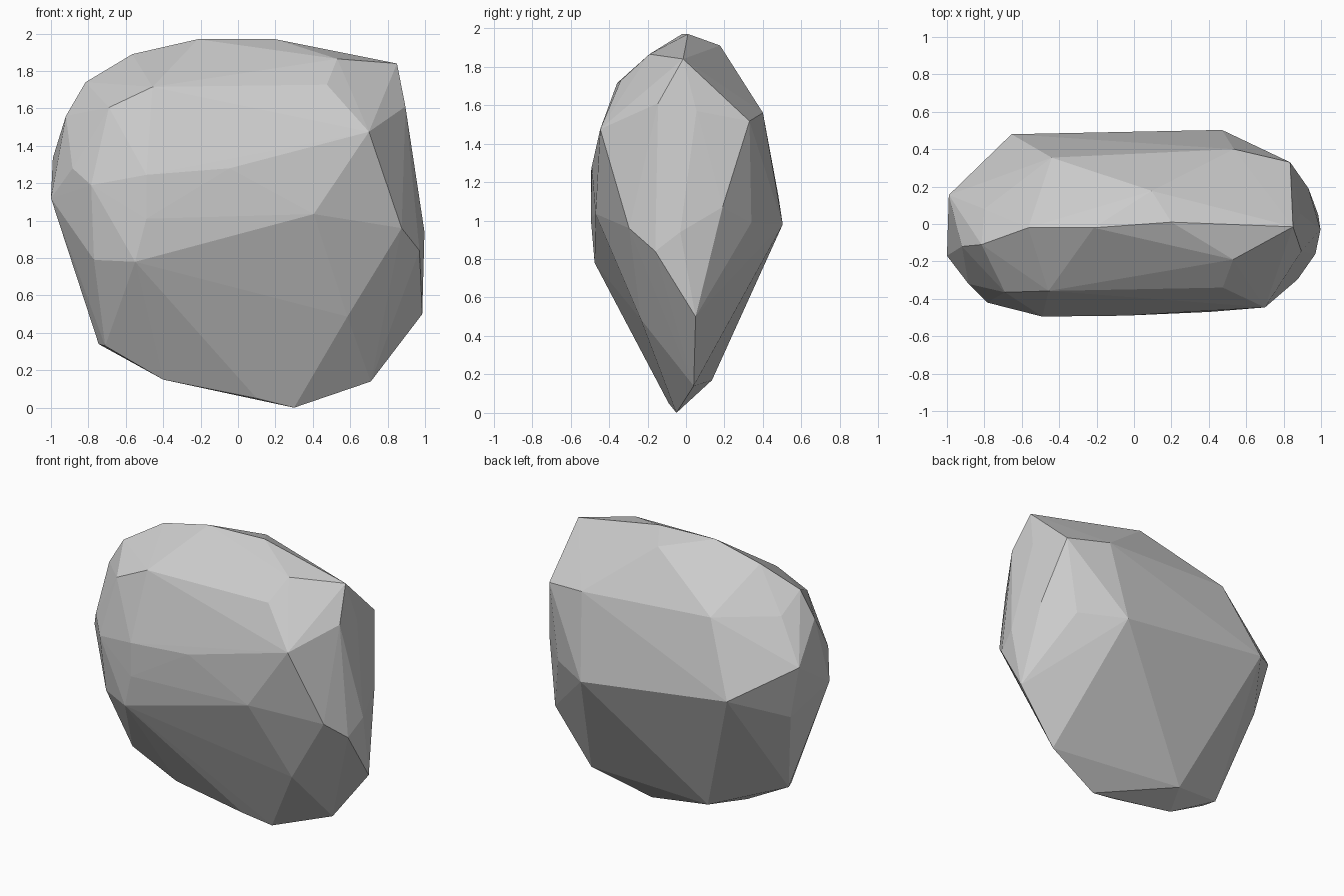
import bpy, bmesh

# Corner points of the faceted boulder, grouped by region (x, y, z)
crown = [(-.565, -.02, 1.89), (-.215, -.02, 1.97), (.2, .01, 1.97), (.85, -.015, 1.84),
         (.53, -.19, 1.865), (.095, .177, 1.91), (-.815, -.11, 1.74)]
front = [(.70, -.446, 1.475), (.875, -.296, .96), (.405, -.47, 1.035), (-.55, -.475, .78),
         (-.785, -.42, 1.19), (-.49, -.495, 1.01), (-.49, -.495, 1.245), (-.045, -.49, 1.28),
         (-.69, -.365, 1.605), (-.457, -.358, 1.715), (.475, -.34, 1.727),
         (-.77, -.37, .79), (.585, -.235, .487)]
left = [(-1, -.17, 1.12), (-.99, .155, 1.335), (-.92, -.12, 1.56), (-.885, -.32, 1.28),
        (-.9, .12, .95), (-.8, .08, 1.62)]
right = [(.895, -.145, 1.61), (.97, -.16, .84), (.997, -.03, .94), (.985, .05, .50),
         (.933, .19, 1.07), (.89, .055, 1.57), (.835, .33, 1.517), (.76, .34, .99)]
back = [(.47, .503, .98), (-.655, .48, 1.13), (-.44, .355, 1.62), (.535, .4, 1.56)]
foot = [(-.71, -.16, .33), (-.745, -.08, .34), (-.4, -.115, .15), (.1, -.09, .05),
        (.3, -.05, 0), (.71, .04, .14), (-.265, .135, .17)]

# Wrap the points in a convex shell
bm = bmesh.new()
for region in (crown, front, left, right, back, foot):
    for p in region:
        bm.verts.new(p)
hull = bmesh.ops.convex_hull(bm, input=bm.verts)
spare = [v for v in bm.verts if not v.link_faces]
bmesh.ops.delete(bm, geom=spare, context='VERTS')
bmesh.ops.recalc_face_normals(bm, faces=bm.faces)

mesh = bpy.data.meshes.new("boulder")
bm.to_mesh(mesh)
bm.free()
bpy.context.collection.objects.link(bpy.data.objects.new("boulder", mesh))
